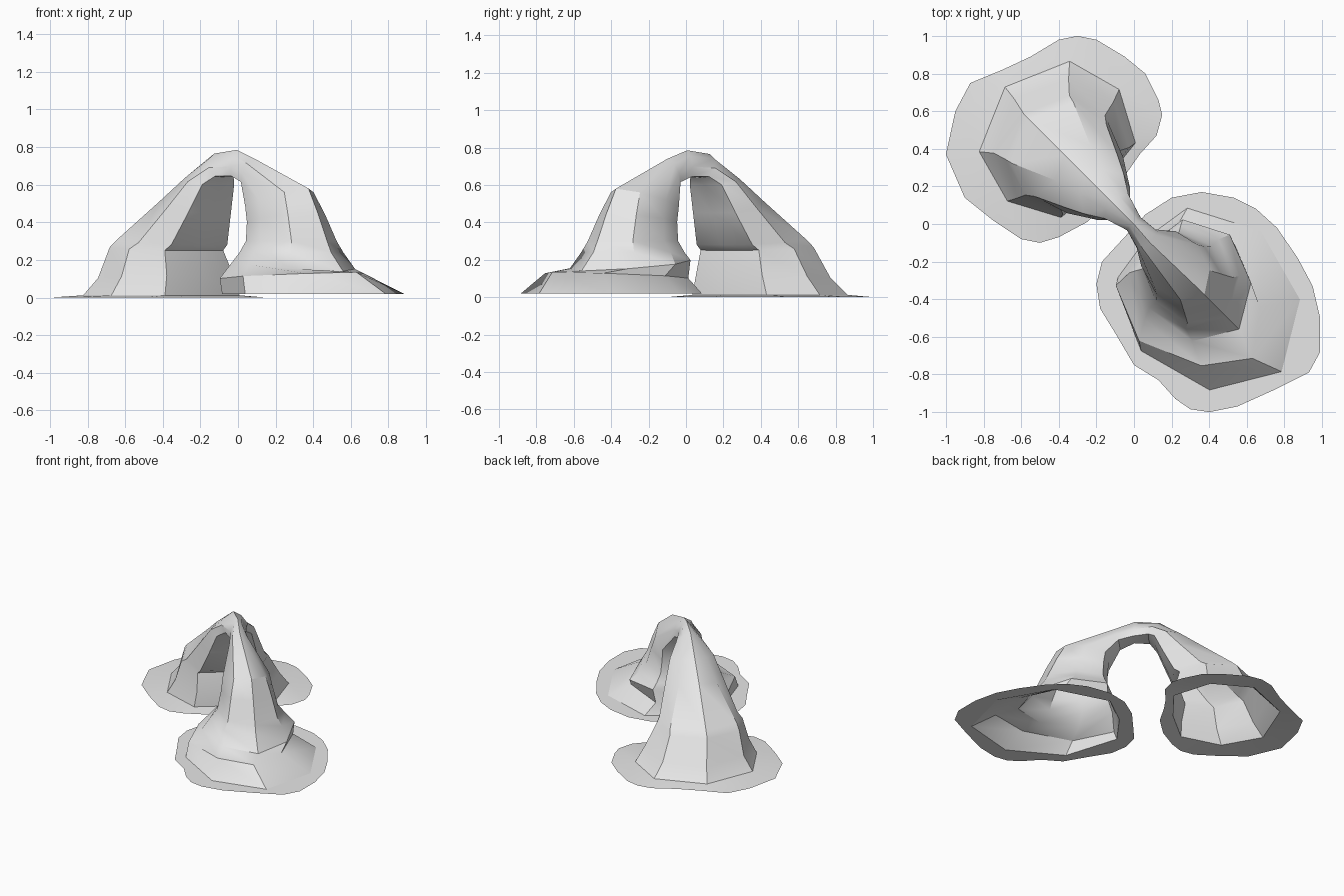
import bpy
import bmesh
from mathutils import Vector

cube = bpy.data.objects.get("Cube")
if cube:
    bpy.data.objects.remove(cube, do_unlink=True)

stone = bpy.data.materials.new("pale_grey_stone")
stone.use_nodes = True
stone.diffuse_color = (0.8, 0.8, 0.8, 1)
stone.node_tree.nodes["Principled BSDF"].inputs["Base Color"].default_value = stone.diffuse_color

# Horizontal axes: along the span of the arch, and across it
ALONG = Vector((1, -1, 0)).normalized()
ACROSS = Vector((1, 1, 0)).normalized()


def section(inner_pos, inner_z, outer_pos, outer_z, outer_w, side_w, inner_w, shift):
    """Eight-sided slice through the arch, from its inner to its outer face."""
    inner = ALONG * inner_pos + Vector((0, 0, inner_z))
    outer = ALONG * outer_pos + Vector((0, 0, outer_z))
    half = [(0.8, outer_w), (0.4, side_w), (0.04, inner_w)]
    shape = [(1, 0)] + half + [(0, 0)] + [(t, -w) for t, w in reversed(half)]
    return [inner.lerp(outer, t) + ACROSS * (w + shift) for t, w in shape]


def finish(bm, name):
    mesh = bpy.data.meshes.new(name)
    bm.to_mesh(mesh)
    bm.free()
    mesh.materials.append(stone)
    obj = bpy.data.objects.new(name, mesh)
    bpy.context.collection.objects.link(obj)
    bpy.ops.object.select_all(action="DESELECT")
    obj.select_set(True)
    bpy.context.view_layer.objects.active = obj
    bpy.ops.object.shade_smooth_by_angle(angle=0.6)
    return obj


def loft(name, sections):
    """Skin a row of slices, leaving both feet open and hollow."""
    bm = bmesh.new()
    rings = [[bm.verts.new(p) for p in section(*s)] for s in sections]
    for a, b in zip(rings, rings[1:]):
        for i in range(len(a)):
            j = (i + 1) % len(a)
            bm.faces.new((a[i], a[j], b[j], b[i]))
    bmesh.ops.recalc_face_normals(bm, faces=bm.faces)
    highest = max(bm.faces, key=lambda f: f.calc_center_median().z)
    if highest.normal.z < 0:
        bmesh.ops.reverse_faces(bm, faces=bm.faces)
    return finish(bm, name)


def skirt(name, outline, z, foot):
    """Flat apron of ground between an outline and the foot of a leg."""
    bm = bmesh.new()
    edges = []
    for loop in ([Vector((x, y, z)) for x, y in outline], section(*foot)):
        verts = [bm.verts.new(p) for p in loop]
        edges += [bm.edges.new((verts[i - 1], verts[i])) for i in range(len(verts))]
    bmesh.ops.triangle_fill(bm, edges=edges, use_beauty=True, normal=(0, 0, 1))
    for face in bm.faces:
        face.normal_update()
        if face.normal.z < 0:
            face.normal_flip()
    return finish(bm, name)


# Slices of the back leg and crown, from the foot upward
back_leg = [
    (-.27, .012, -1.0, .012, .34, .42, .28, .03),
    (-.28, .12, -.92, .1, .28, .36, .25, .02),
    (-.31, .25, -.83, .27, .24, .3, .22, 0),
    (-.27, .28, -.79, .31, .23, .27, .21, 0),
    (-.2, .45, -.52, .53, .13, .2, .16, 0),
    (-.14, .6, -.36, .64, .09, .15, .12, 0),
    (-.1, .64, -.18, .765, .05, .09, .07, 0),
    (0, .64, -.01, .785, .025, .05, .05, 0),
]
# Slices of the front leg, from the crown down to the bench and foot
front_leg = [
    (.1, .61, .13, .74, .05, .07, .07, -.01),
    (.17, .48, .53, .58, .11, .16, .13, 0),
    (.18, .4, .6, .45, .14, .18, .13, 0),
    (.18, .3, .67, .3, .17, .21, .14, 0),
    (.16, .24, .7, .24, .2, .26, .17, 0),
    (.14, .2, .79, .14, .22, .32, .2, 0),
    (.13, .1, .95, .135, .22, .36, .24, -.06),
    (.1, .02, 1.11, .02, .34, .45, .26, 0),
]
loft("rock_arch", back_leg + front_leg)

# Ground aprons around the two feet
back_outline = [
    (-1, .37), (-.95, .6), (-.87, .75), (-.7, .82), (-.55, .89), (-.4, .98),
    (-.3, 1), (-.2, .98), (-.05, .89), (.06, .8), (.13, .66), (.15, .58),
    (.12, .47), (.03, .37), (-.04, .27), (-.12, .13), (-.25, .01), (-.4, -.07),
    (-.5, -.1), (-.6, -.08), (-.75, .02), (-.9, .14),
]
front_outline = [
    (-.2, -.32), (-.18, -.45), (-.1, -.58), (0, -.75), (.13, -.83), (.22, -.93),
    (.3, -.985), (.4, -1), (.55, -.97), (.75, -.88), (.93, -.79), (.99, -.68),
    (.99, -.5), (.95, -.33), (.87, -.18), (.76, -.02), (.65, .08), (.53, .14),
    (.36, .17), (.2, .14), (.06, .05), (-.06, -.08), (-.17, -.2),
]
skirt("back_ground_apron", back_outline, 0, back_leg[0])
skirt("front_ground_apron", front_outline, .02, front_leg[-1])
